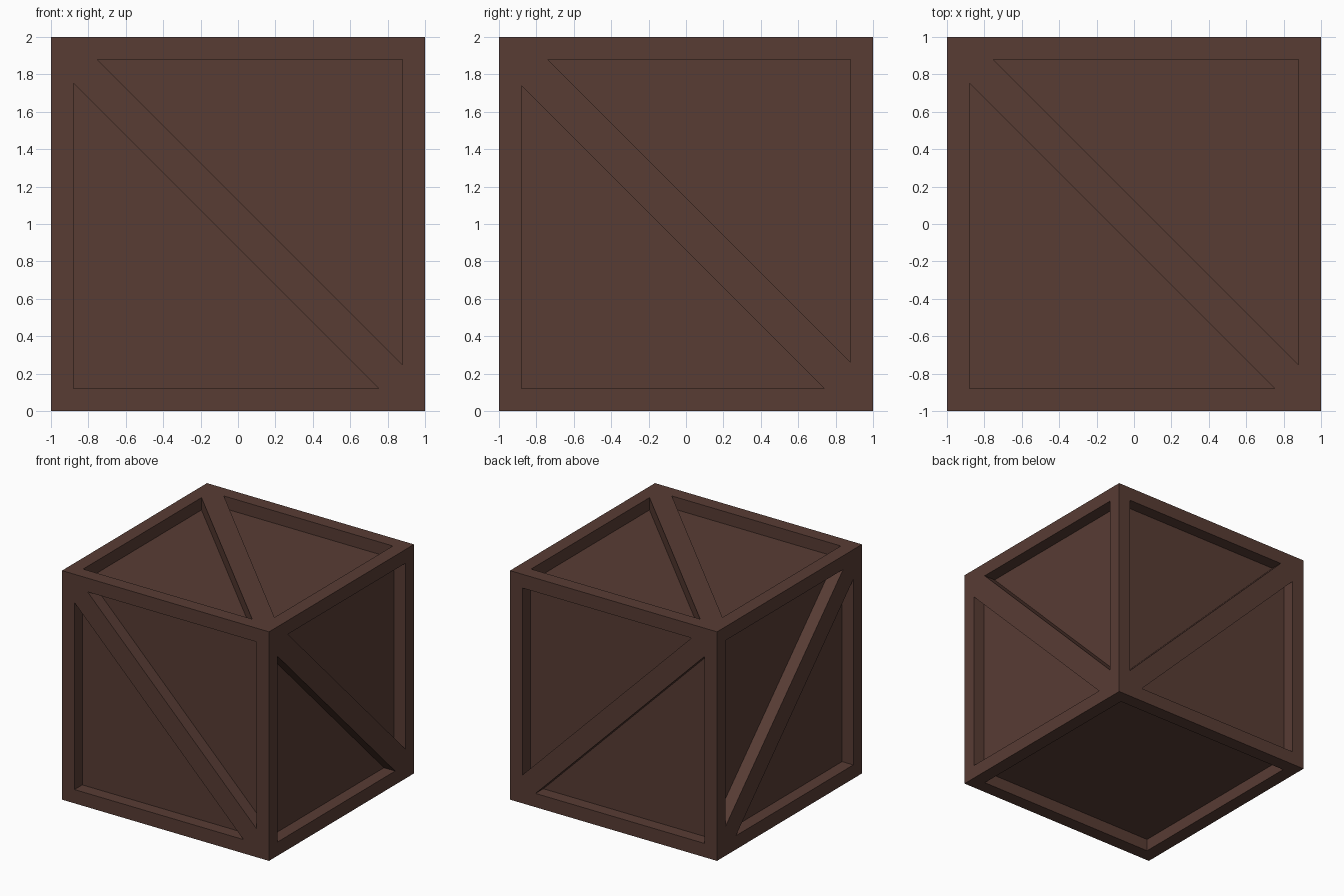
import bpy
import bmesh
from mathutils import Vector

if "Cube" in bpy.data.objects:
    bpy.data.objects.remove(bpy.data.objects["Cube"])

FRAME = 0.88    # inner edge of the frame, measured from each face centre
DEPTH = 0.108   # how far the panels sit behind the frame

X, Y, Z = Vector((1, 0, 0)), Vector((0, 1, 0)), Vector((0, 0, 1))
CENTRE = Vector((0, 0, 1))

wood = bpy.data.materials.new("dark brown wood")
wood.diffuse_color = (0.0976, 0.0452, 0.0343, 1)
wood.use_nodes = True
wood.node_tree.nodes["Principled BSDF"].inputs["Base Color"].default_value = wood.diffuse_color

bm = bmesh.new()


def polygon(points, u, v, n, depths):
    """Add one face given in the 2D plane (u, v) of a crate side."""
    verts = [bm.verts.new(CENTRE + u * p[0] + v * p[1] + n * (1 - d))
             for p, d in zip(points, depths)]
    bm.faces.new(verts)


def recess(outline, u, v, n):
    """Sunken panel with walls around it."""
    polygon(outline, u, v, n, [DEPTH] * len(outline))
    for p, q in zip(outline, outline[1:] + outline[:1]):
        polygon([p, q, q, p], u, v, n, [0, 0, DEPTH, DEPTH])


def side(u, v, n, brace=None):
    """One crate side: frame, sunken panels and an optional diagonal brace."""
    f = FRAME
    a, b, c, d = (-1, 1), (1, 1), (1, -1), (-1, -1)
    if brace is None:
        outer = [a, b, c, d]
        inner = [(-f, f), (f, f), (f, -f), (-f, -f)]
        for i in range(4):
            j = (i + 1) % 4
            polygon([outer[i], outer[j], inner[j], inner[i]], u, v, n, [0] * 4)
        recess(inner, u, v, n)
        return
    upper = [(-brace, f), (f, f), (f, -brace)]
    lower = [(brace, -f), (-f, -f), (-f, brace)]
    # frame rails, then the brace running corner to corner
    for rail in ([a, b, upper[1], upper[0]], [b, c, upper[2], upper[1]],
                 [c, d, lower[1], lower[0]], [d, a, lower[2], lower[1]]):
        polygon(rail, u, v, n, [0] * 4)
    polygon([a, upper[0], upper[2], c, lower[0], lower[2]], u, v, n, [0] * 6)
    recess(upper, u, v, n)
    recess(lower, u, v, n)


# front and back, left and right, top, and the plain bottom
for s in (-1, 1):
    side(X, Z, Y * s, 0.753)
    side(Y, Z, X * s, 0.74)
side(X, Y, Z, 0.753)
side(X, Y, -Z)

# weld the sides into one closed crate
bmesh.ops.remove_doubles(bm, verts=bm.verts[:], dist=0.0005)
bmesh.ops.recalc_face_normals(bm, faces=bm.faces[:])

mesh = bpy.data.meshes.new("crate")
bm.to_mesh(mesh)
bm.free()
mesh.materials.append(wood)
crate = bpy.data.objects.new("crate", mesh)
bpy.context.collection.objects.link(crate)
